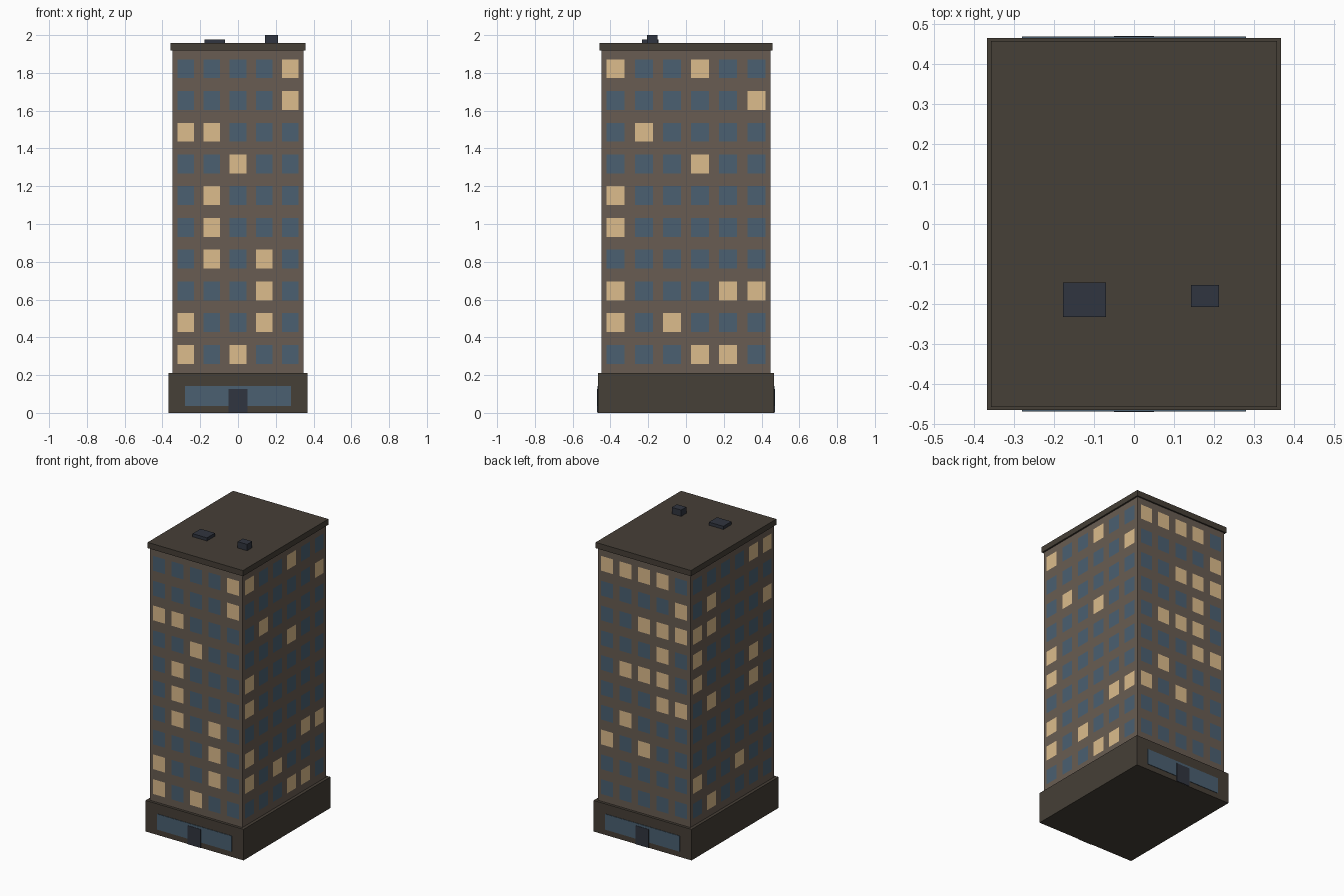
import bpy, bmesh
from mathutils import Vector

if "Cube" in bpy.data.objects:
    bpy.data.objects.remove(bpy.data.objects["Cube"])


def material(name, rgb):
    m = bpy.data.materials.new(name)
    m.diffuse_color = (*rgb, 1)
    m.use_nodes = True
    m.node_tree.nodes["Principled BSDF"].inputs["Base Color"].default_value = m.diffuse_color
    return m


WALL = material("wall", (0.14, 0.108, 0.085))
TRIM = material("trim", (0.061, 0.05, 0.038))
GLASS = material("glass", (0.069, 0.117, 0.165))
LIT = material("lit_glass", (0.716, 0.503, 0.262))
DARK = material("dark_metal", (0.03, 0.035, 0.05))


def finish(name, bm, mat):
    me = bpy.data.meshes.new(name)
    bm.to_mesh(me)
    bm.free()
    me.materials.append(mat)
    ob = bpy.data.objects.new(name, me)
    bpy.context.collection.objects.link(ob)


def box(name, lo, hi, mat):
    lo, hi = Vector(lo), Vector(hi)
    bm = bmesh.new()
    bmesh.ops.create_cube(bm, size=1)
    for v in bm.verts:
        v.co = (lo + hi) / 2 + v.co * (hi - lo)
    finish(name, bm, mat)


# Main masses
TX, TY = 0.346, 0.447
box("base", (-0.367, -0.465, 0), (0.367, 0.465, 0.21), TRIM)
box("tower", (-TX, -TY, 0.21), (TX, TY, 1.918), WALL)
box("cornice", (-0.357, -0.457, 1.918), (0.357, 0.457, 1.957), TRIM)

# Shopfront glass and doors run through the base, showing at front and back
box("shopfront", (-0.28, -0.468, 0.037), (0.28, 0.468, 0.143), GLASS)
box("doors", (-0.05, -0.47, 0.001), (0.05, 0.47, 0.127), DARK)

# Rooftop units
box("roof_hatch", (-0.178, -0.232, 1.957), (-0.07, -0.146, 1.978), DARK)
box("roof_vent", (0.143, -0.207, 1.957), (0.213, -0.152, 2.0), DARK)


# Window grids: rows from the top down, columns left to right seen from outside;
# each digit in the pattern is a lit column
def windows(side, normal, dist, cols, pitch, width, lit_rows):
    n = Vector(normal)
    across = Vector((0, 0, 1)).cross(n)
    meshes = {True: bmesh.new(), False: bmesh.new()}
    for r, lit in enumerate(lit_rows.split(",")):
        for c in range(cols):
            bm = meshes[str(c) in lit]
            mid = n * (dist + 0.002) + across * (c - (cols - 1) / 2) * pitch
            mid.z = 1.822 - r * 0.168
            corners = [mid + across * sx * width / 2 + Vector((0, 0, sz * 0.05))
                       for sx, sz in ((-1, -1), (1, -1), (1, 1), (-1, 1))]
            bm.faces.new([bm.verts.new(p) for p in corners])
    finish(side + "_windows_lit", meshes[True], LIT)
    finish(side + "_windows_unlit", meshes[False], GLASS)


windows("front", (0, -1, 0), TY, 5, 0.1384, 0.088, "4,4,01,2,1,1,13,3,03,02")
windows("back", (0, 1, 0), TY, 5, 0.1384, 0.088, "0123,4,234,3,123,34,1,02,,")
windows("right", (1, 0, 0), TX, 6, 0.149, 0.095, "03,5,1,3,0,0,,045,02,34")
windows("left", (-1, 0, 0), TX, 6, 0.149, 0.095, "45,1,015,0,04,14,,,03,1")
